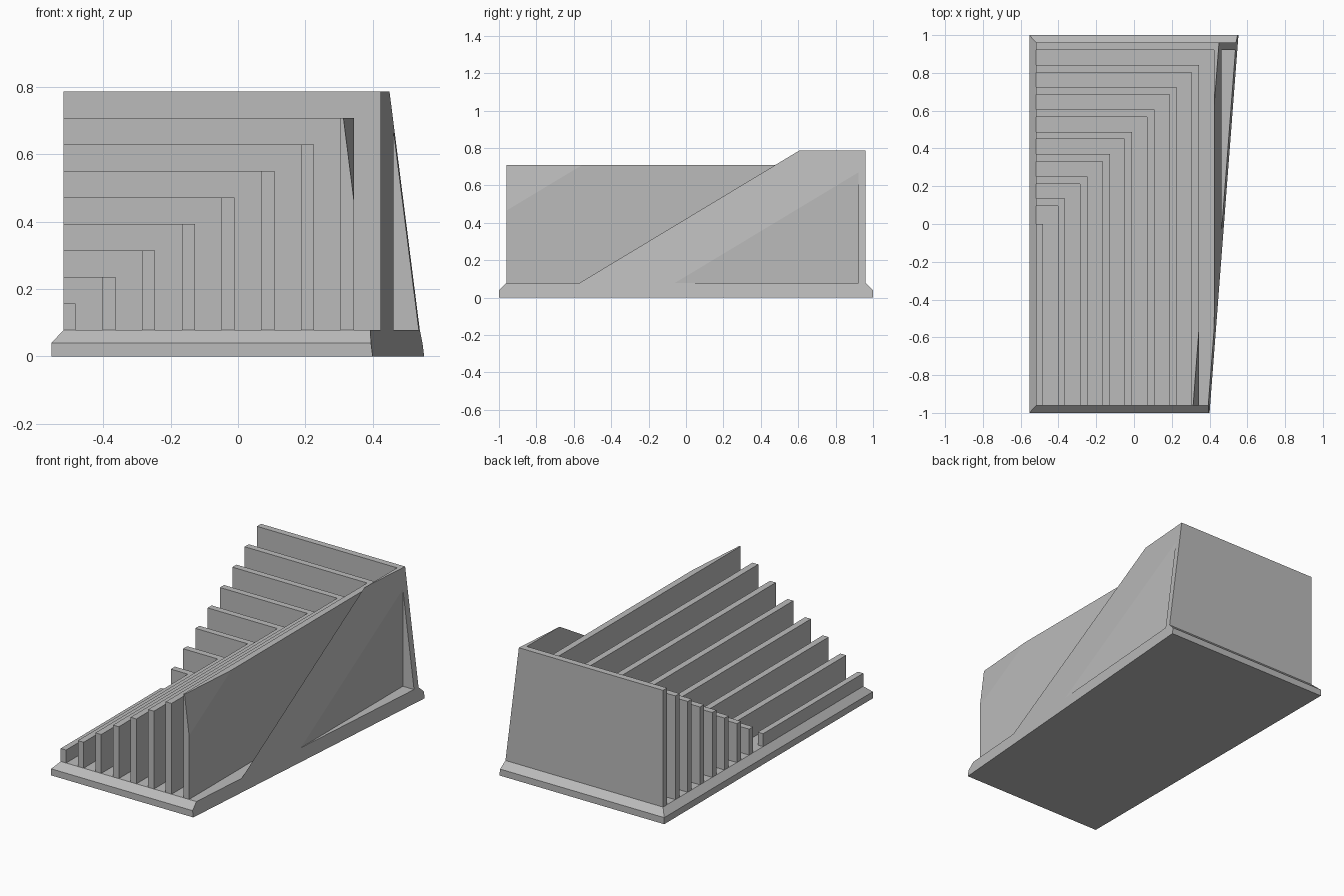
import bpy, bmesh
from mathutils import Vector

if "Cube" in bpy.data.objects:
    bpy.data.objects.remove(bpy.data.objects["Cube"])

grey = bpy.data.materials.new("concrete_grey")
grey.diffuse_color = (0.5, 0.5, 0.5, 1)
grey.use_nodes = True
grey.node_tree.nodes["Principled BSDF"].inputs["Base Color"].default_value = grey.diffuse_color

BASE_TOP, LEFT, FRONT = 0.079, -0.518, -0.96
PITCH, THICK, RISE = 0.118, 0.039, 0.0787

# Leaning oblique plane that trims the right side of every part
CUT_POINT = Vector((0.4, -1, 0))
CUT_NORMAL = Vector((1, -0.0765, 0.127))


def finish(name, bm):
    """Trim the right side, cap the cut and make the object."""
    geom = bm.verts[:] + bm.edges[:] + bm.faces[:]
    bmesh.ops.bisect_plane(bm, geom=geom, dist=1e-6, plane_co=CUT_POINT,
                           plane_no=CUT_NORMAL, clear_outer=True)
    rim = [e for e in bm.edges if e.is_boundary]
    if rim:
        bmesh.ops.holes_fill(bm, edges=rim, sides=0)
    bmesh.ops.recalc_face_normals(bm, faces=bm.faces[:])
    mesh = bpy.data.meshes.new(name)
    bm.to_mesh(mesh)
    bm.free()
    mesh.materials.append(grey)
    bpy.context.collection.objects.link(bpy.data.objects.new(name, mesh))


def prism(outline, z0, z1):
    bm = bmesh.new()
    face = bm.faces.new([bm.verts.new((x, y, z0)) for x, y in outline])
    top = bmesh.ops.extrude_face_region(bm, geom=[face], use_keep_orig=True)["geom"]
    verts = [v for v in top if isinstance(v, bmesh.types.BMVert)]
    bmesh.ops.translate(bm, verts=verts, vec=(0, 0, z1 - z0))
    return bm


# Base slab with chamfered front, left and back rims
bm = bmesh.new()
rings = []
for x, y, z in ((-0.554, 1, 0), (-0.554, 1, 0.04), (LEFT, 0.96, BASE_TOP)):
    rings.append([bm.verts.new(p) for p in
                  ((x, -y, z), (0.7, -y, z), (0.7, y, z), (x, y, z))])
bm.faces.new(rings[0][::-1])
bm.faces.new(rings[2])
for lower, upper in zip(rings, rings[1:]):
    for i in range(4):
        j = (i + 1) % 4
        bm.faces.new((lower[i], lower[j], upper[j], upper[i]))
finish("base", bm)

# Smallest wall is a straight bar
x1 = LEFT + THICK - 0.003
finish("wall_1", prism([(LEFT, FRONT), (x1, FRONT), (x1, 0), (LEFT, 0)],
                       BASE_TOP, BASE_TOP + RISE))

# Nested L-shaped walls, each taller than the one inside it
for k in range(2, 10):
    x1 = -0.482 + PITCH * (k - 1)
    y1 = 0.96 - PITCH * (9 - k)
    x0, y0 = x1 - THICK, y1 - THICK
    outline = [(LEFT, y0), (x0, y0), (x0, FRONT), (x1, FRONT)]
    if k == 9:  # the back arm of the outer wall runs on past the corner
        outline += [(x1, y0), (0.7, y0), (0.7, y1)]
    else:
        outline.append((x1, y1))
    outline.append((LEFT, y1))
    finish(f"wall_{k}", prism(outline, BASE_TOP, BASE_TOP + RISE * k))
